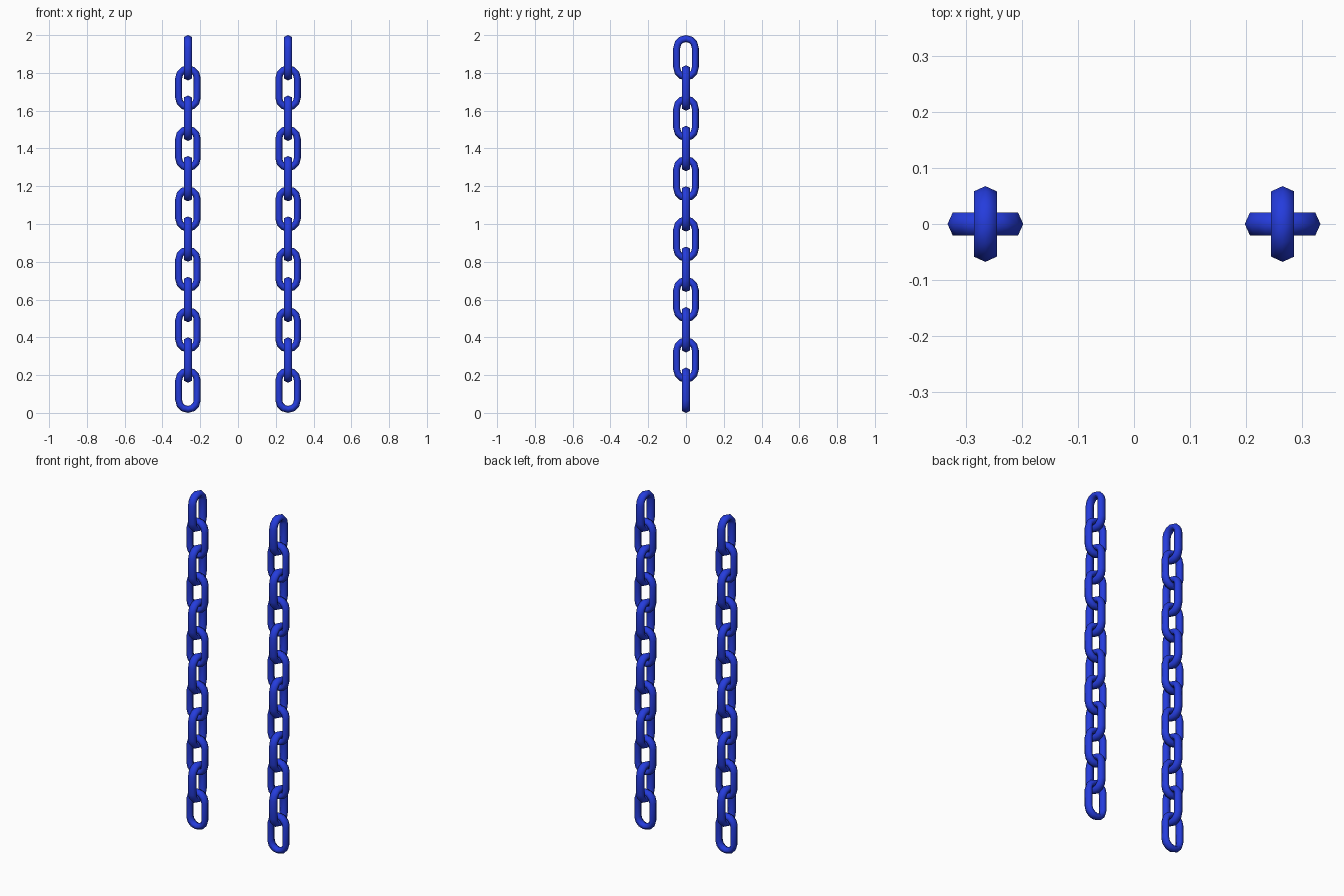
import bpy, bmesh
from math import sin, cos, pi

cube = bpy.data.objects.get("Cube")
if cube:
    bpy.data.objects.remove(cube, do_unlink=True)

LINKS = 12          # links per chain
PITCH = 0.16        # vertical step between links
HEIGHT = 0.24       # outer link height
HALF_WIDTH = 0.0675
DEPTH = 0.0235      # bar radius across the link's plane
BAR = 0.0185        # bar radius within the link's plane
SPREAD = 0.265      # chain distance from the centre
ARC = 6             # segments in each rounded end
SIDES = 6           # sides of the bar

blue = bpy.data.materials.new("blue")
blue.use_nodes = True
colour = (0.018, 0.045, 0.72, 1)
blue.diffuse_color = colour
blue.node_tree.nodes["Principled BSDF"].inputs["Base Color"].default_value = colour


def link_mesh():
    """Six-sided bar swept around an upright stadium loop."""
    bm = bmesh.new()
    radius = HALF_WIDTH - BAR
    rise = HEIGHT / 2 - HALF_WIDTH
    rings = []
    for end in (0, 1):
        for i in range(ARC + 1):
            a = pi * (end + i / ARC)
            centre_z = rise if end == 0 else -rise
            ring = []
            for s in range(SIDES):
                b = 2 * pi * s / SIDES
                r = radius + BAR * cos(b)
                ring.append(bm.verts.new((r * cos(a), DEPTH * sin(b), centre_z + r * sin(a))))
            rings.append(ring)
    for i, ring in enumerate(rings):
        nxt = rings[(i + 1) % len(rings)]
        for s in range(SIDES):
            t = (s + 1) % SIDES
            bm.faces.new((ring[s], ring[t], nxt[t], nxt[s]))
    bmesh.ops.recalc_face_normals(bm, faces=bm.faces)
    for face in bm.faces:
        face.smooth = True
    mesh = bpy.data.meshes.new("chain_link")
    bm.to_mesh(mesh)
    bm.free()
    mesh.materials.append(blue)
    return mesh


# Two hanging chains, alternate links turned a quarter
mesh = link_mesh()
for side, x in (("left", SPREAD), ("right", -SPREAD)):
    for i in range(LINKS):
        link = bpy.data.objects.new(f"{side}_chain_link_{i + 1}", mesh)
        link.location = (x, 0, HEIGHT / 2 + i * PITCH)
        link.rotation_euler.z = pi / 2 * (i % 2)
        bpy.context.collection.objects.link(link)
